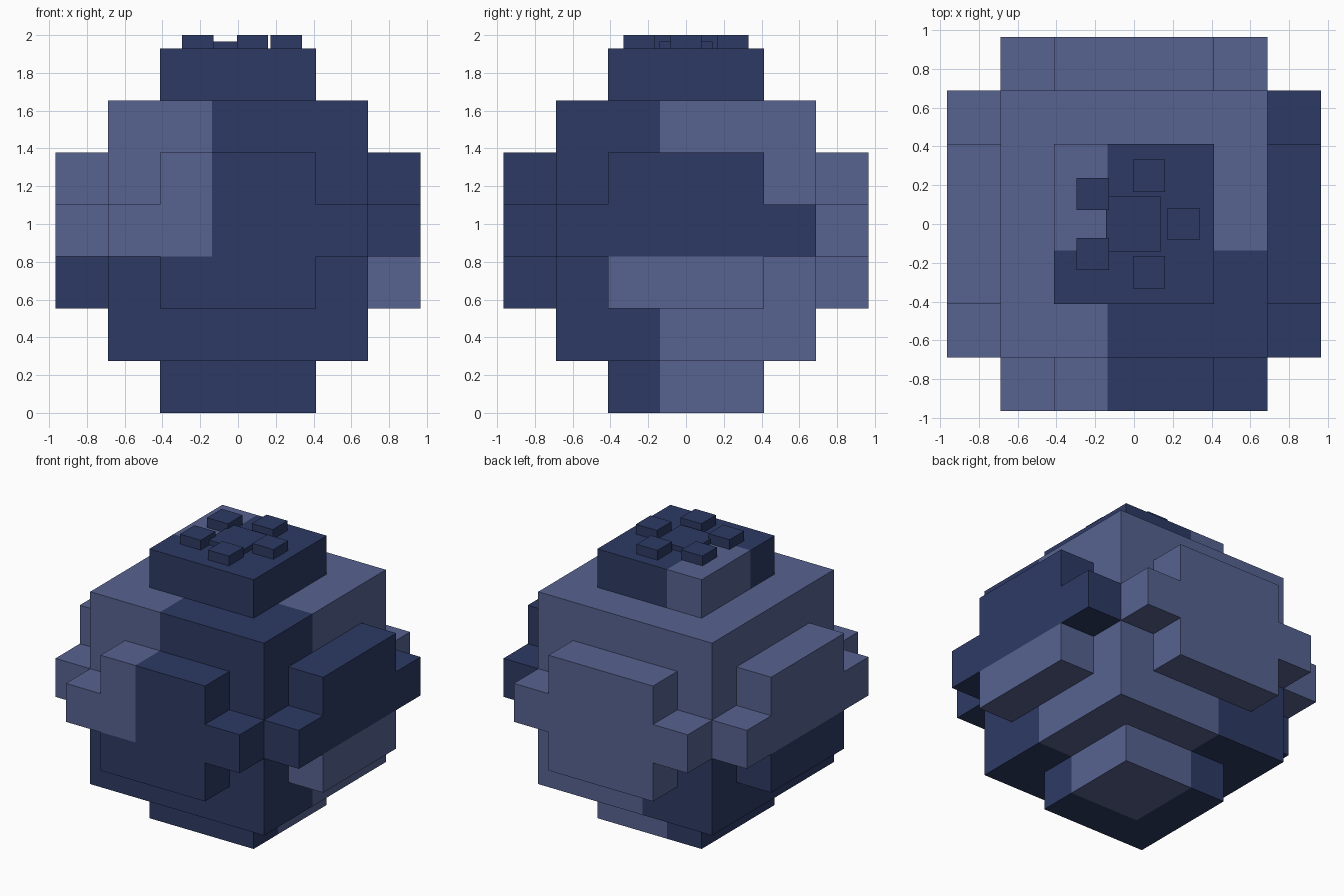
import bpy, bmesh, math
from mathutils import Vector

if "Cube" in bpy.data.objects:
    bpy.data.objects.remove(bpy.data.objects["Cube"])

U = 0.2757                      # edge of one cube of the 7 x 7 x 7 block grid
TOP = 7 * U
PETAL = 0.083                   # half width of a crown petal


def material(name, color):
    m = bpy.data.materials.new(name)
    m.diffuse_color = (*color, 1)
    m.use_nodes = True
    m.node_tree.nodes["Principled BSDF"].inputs["Base Color"].default_value = m.diffuse_color
    return m


DARK = material("dark blue", (0.026, 0.042, 0.127))
LIGHT = material("light blue", (0.095, 0.125, 0.280))


def cells(xs, ys, zs):
    return {(i, j, k) for i in xs for j in ys for k in zs}


def cross(place):
    """3 x 3 patch with its middle row widened to 5; place maps (across, up) to a cell."""
    patch = {(a, k) for a in (-1, 0, 1) for k in (-1, 0, 1)} | {(-2, 0), (2, 0)}
    return {place(a, k) for a, k in patch}


# Each part: its cells and the rule telling which cells are light
R2, R1 = range(-2, 3), range(-1, 2)
PARTS = {
    "berry_core": (cells(R2, R2, R2),
                   lambda i, j, k: (i < 0 or j >= 0) if k >= 0 else (i >= 0 and j >= 0)),
    "top_layer": (cells(R1, R1, [3]), lambda i, j, k: i < 0 and j >= 0),
    "bottom_layer": (cells(R1, R1, [-3]), lambda i, j, k: i >= 0 and j >= 0),
    "front_bulge": (cross(lambda a, k: (a, -3, k)), lambda i, j, k: i < 0 and k >= 0),
    "back_bulge": (cross(lambda a, k: (a, 3, k)), lambda i, j, k: True),
    "left_bulge": (cross(lambda a, k: (-3, a, k)), lambda i, j, k: k >= 0),
    "right_bulge": (cross(lambda a, k: (3, a, k)), lambda i, j, k: k < 0),
}
BODY = set().union(*(p[0] for p in PARTS.values()))


def finish(name, bm, mats):
    me = bpy.data.meshes.new(name)
    bm.to_mesh(me)
    bm.free()
    for m in mats:
        me.materials.append(m)
    ob = bpy.data.objects.new(name, me)
    bpy.context.collection.objects.link(ob)
    return ob


def block_part(name, part, is_light):
    """Skin the cells of one part, leaving out faces hidden inside the body."""
    bm = bmesh.new()
    for cell in sorted(part):
        centre = Vector(cell) * U + Vector((0, 0, TOP / 2))
        for axis in range(3):
            for sign in (-1, 1):
                n = Vector((0, 0, 0))
                n[axis] = sign
                if tuple(int(c + d) for c, d in zip(cell, n)) in BODY:
                    continue
                s = Vector((0, 0, 0))
                s[(axis + 1) % 3] = 1
                t = n.cross(s)
                corners = [n + s + t, n - s + t, n - s - t, n + s - t]
                # s x t points along n, so this order faces outward
                f = bm.faces.new([bm.verts.new(centre + c * U / 2) for c in corners])
                f.material_index = int(is_light(*cell))
    bmesh.ops.remove_doubles(bm, verts=bm.verts, dist=0.001)
    finish(name, bm, (DARK, LIGHT))


def box(name, x, y, half, height):
    """Square slab standing on the top of the berry."""
    bm = bmesh.new()
    bmesh.ops.create_cube(bm, size=1)
    bmesh.ops.scale(bm, vec=(2 * half, 2 * half, height), verts=bm.verts)
    bmesh.ops.translate(bm, vec=(x, y, TOP + height / 2), verts=bm.verts)
    finish(name, bm, (DARK,))


# Blocky berry body
for name, (part, rule) in PARTS.items():
    block_part(name, part, rule)

# Crown: low centre slab and a ring of five petals
box("crown_centre", -0.003, 0, 0.141, 0.035)
for n in range(5):
    a = math.radians(72 * n)
    box(f"crown_petal_{n + 1}", 0.259 * math.cos(a) - 0.003, 0.262 * math.sin(a),
        PETAL, 2 - TOP)
